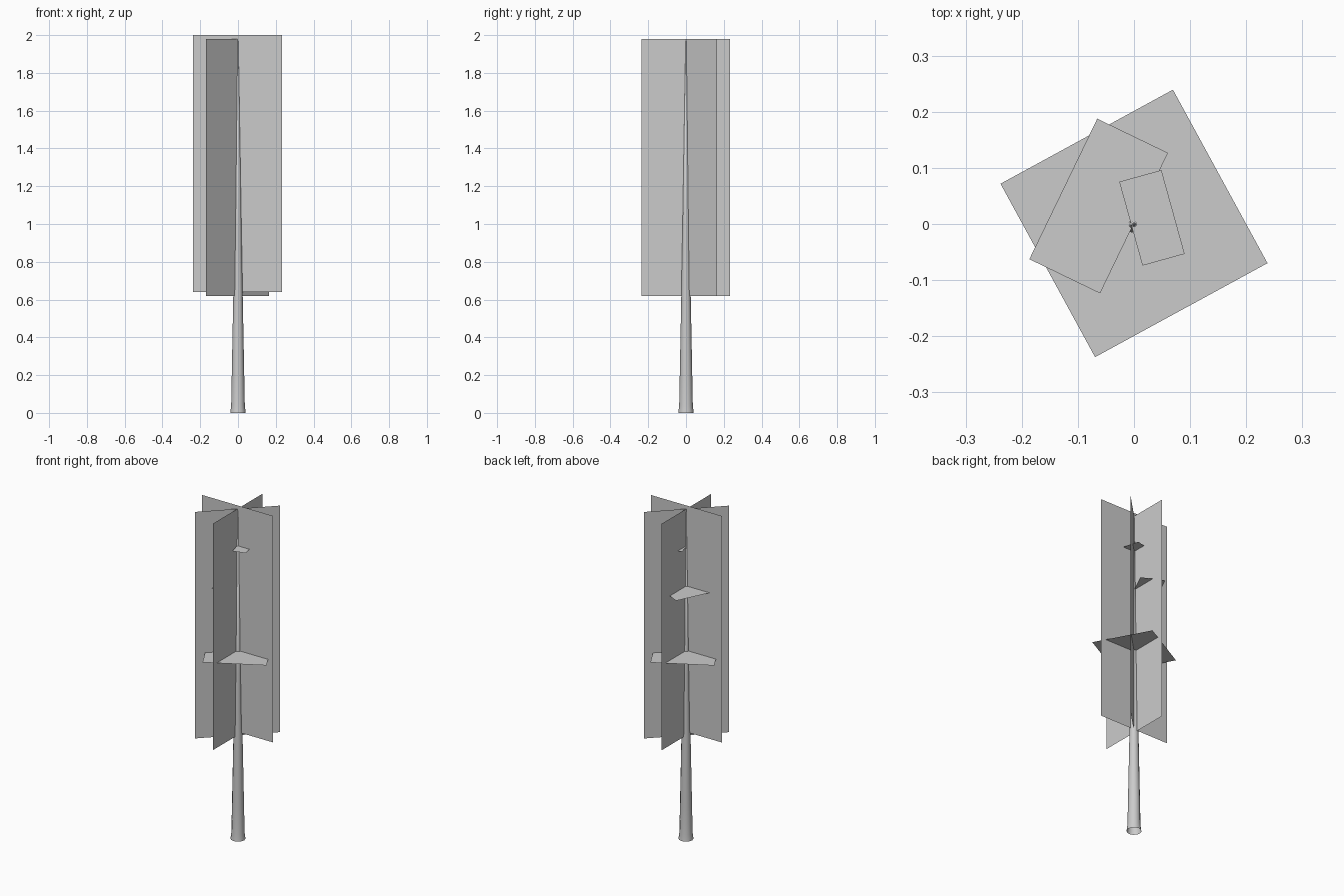
import bpy
import bmesh
from math import cos, sin, pi, radians
from mathutils import Vector

cube = bpy.data.objects.get("Cube")
if cube:
    bpy.data.objects.remove(cube, do_unlink=True)

# One grey for the whole tree
grey = bpy.data.materials.new("plain grey")
grey.use_nodes = True
colour = (0.6, 0.6, 0.6, 1.0)
grey.diffuse_color = colour
grey.node_tree.nodes["Principled BSDF"].inputs["Base Color"].default_value = colour


def make_object(name, bm):
    mesh = bpy.data.meshes.new(name)
    bm.to_mesh(mesh)
    bm.free()
    mesh.materials.append(grey)
    obj = bpy.data.objects.new(name, mesh)
    bpy.context.collection.objects.link(obj)
    return obj


def card(name, corners):
    bm = bmesh.new()
    bm.faces.new([bm.verts.new(c) for c in corners])
    return make_object(name, bm)


def upright_card(name, angle, bottom, top, half=0.235):
    arm = Vector((cos(angle), sin(angle), 0)) * half
    mid = Vector((-0.002, -0.001, 0))
    low, high = Vector((0, 0, bottom)), Vector((0, 0, top))
    card(name, [mid - arm + low, mid + arm + low, mid + arm + high, mid - arm + high])


def level_card(name, z, centre, size, angle):
    c = Vector((*centre, z))
    u = Vector((cos(angle), sin(angle), 0)) * size[0] / 2
    v = Vector((-sin(angle), cos(angle), 0)) * size[1] / 2
    card(name, [c - u - v, c + u - v, c + u + v, c - u + v])


# Tapered trunk with a flared, open foot
SIDES = 12
profile = [(0.041, 0), (0.036, 0.04), (0.033, 0.2), (0.025, 0.62), (0.018, 1.0), (0.002, 1.97)]
bm = bmesh.new()
rings = [[bm.verts.new((r * cos(2 * pi * i / SIDES), r * sin(2 * pi * i / SIDES), z))
          for i in range(SIDES)] for r, z in profile]
for a, b in zip(rings, rings[1:]):
    for i in range(SIDES):
        j = (i + 1) % SIDES
        bm.faces.new((a[i], a[j], b[j], b[i]))
bm.faces.new(rings[-1])
trunk = make_object("trunk", bm)
for face in trunk.data.polygons:
    face.use_smooth = True

# Upright foliage cards crossing at the trunk
upright_card("foliage_card_wide", 0, 0.64, 2.0)
upright_card("foliage_card_diagonal", radians(45), 0.62, 1.98)
upright_card("foliage_card_deep", radians(90), 0.62, 1.98)

# Level foliage cards, shrinking upward
level_card("branch_card_low", 1.13, (0, 0.001), (0.35, 0.352), radians(28.6))
level_card("branch_card_middle", 1.517, (-0.063, 0.032), (0.14, 0.278), radians(-25.8))
level_card("branch_card_top", 1.758, (0.032, 0.011), (0.078, 0.155), radians(15.5))
